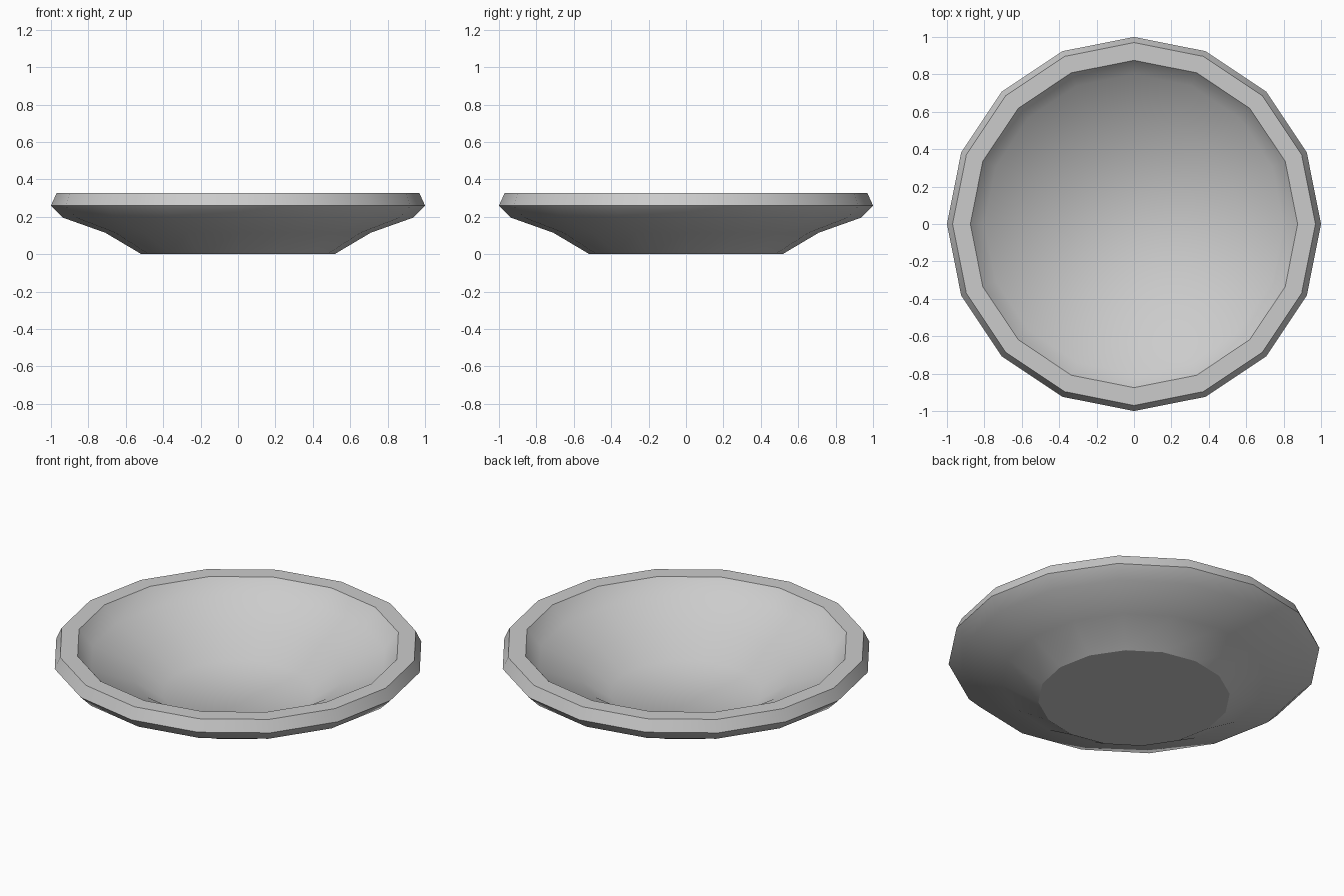
import bpy, bmesh, math

SIDES = 16

cube = bpy.data.objects.get("Cube")
if cube:
    bpy.data.objects.remove(cube, do_unlink=True)

# Single plain grey
grey = bpy.data.materials.new("light grey")
grey.use_nodes = True
colour = (0.6, 0.6, 0.6, 1)
grey.diffuse_color = colour
grey.node_tree.nodes["Principled BSDF"].inputs["Base Color"].default_value = colour

# Profile from the base, up the outside, over the rim and down the inside:
# radius, height, whether that ring is a hard edge
profile = [
    (0.516, 0.0, True),
    (0.71, 0.115, False),
    (0.935, 0.195, False),
    (1.0, 0.26, True),
    (0.97, 0.326, True),
    (0.875, 0.326, True),
    (0.80, 0.235, False),
    (0.575, 0.155, False),
    (0.41, 0.04, False),
]

bm = bmesh.new()
rings = []
for radius, height, hard in profile:
    ring = []
    for i in range(SIDES):
        a = math.tau * i / SIDES
        ring.append(bm.verts.new((radius * math.cos(a), radius * math.sin(a), height)))
    rings.append(ring)

# Walls, then the underside and the inner floor
for low, high in zip(rings, rings[1:]):
    for i in range(SIDES):
        j = (i + 1) % SIDES
        bm.faces.new((low[i], low[j], high[j], high[i]))
bm.faces.new(rings[0][::-1])
bm.faces.new(rings[-1])

# Smooth shading with hard rings at the base and rim
for face in bm.faces:
    face.smooth = True
for ring, (radius, height, hard) in zip(rings, profile):
    if hard:
        for i in range(SIDES):
            bm.edges.get((ring[i], ring[(i + 1) % SIDES])).smooth = False

mesh = bpy.data.meshes.new("shallow_bowl")
bm.to_mesh(mesh)
bm.free()
mesh.materials.append(grey)
bowl = bpy.data.objects.new("shallow_bowl", mesh)
bpy.context.collection.objects.link(bowl)
